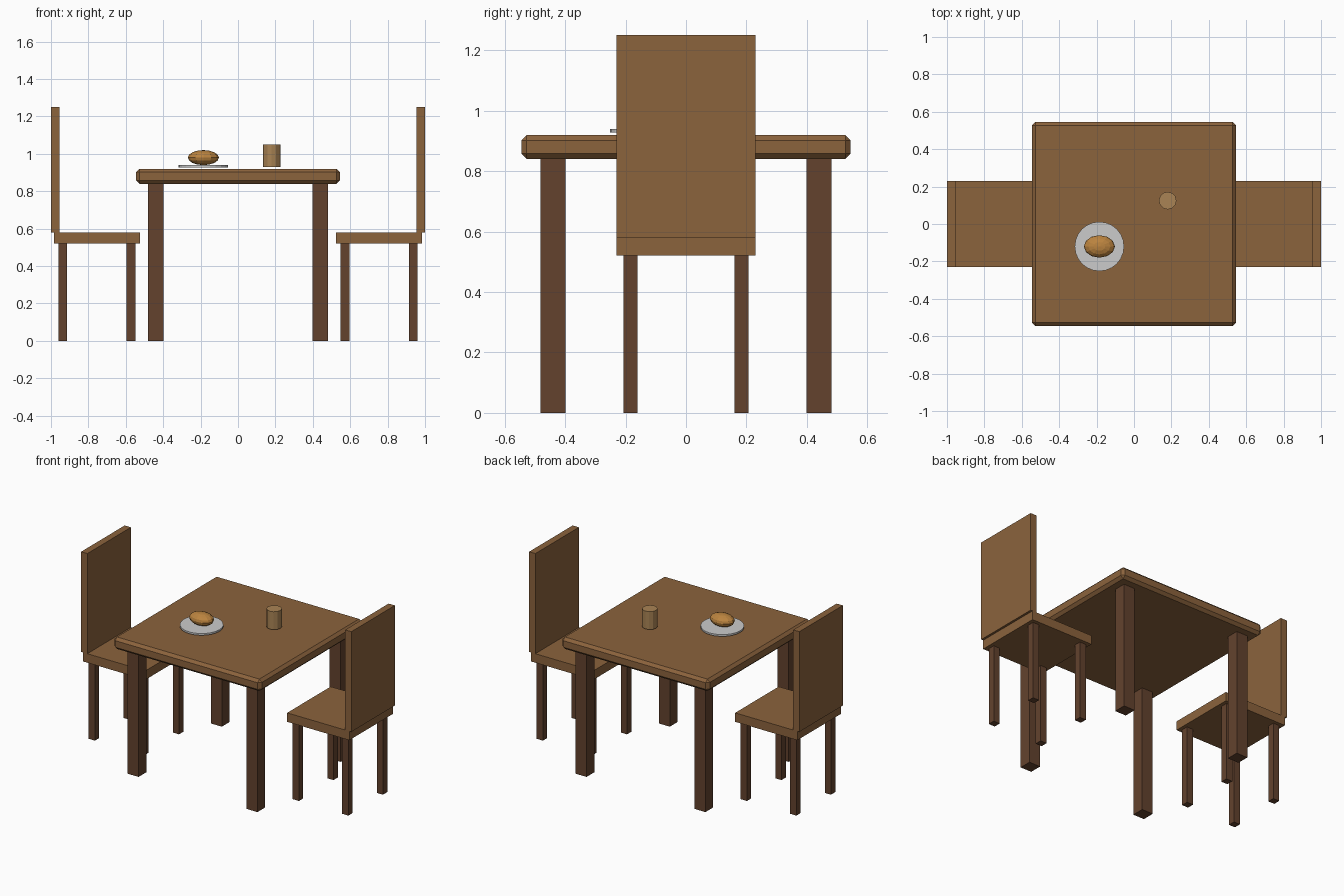
import bpy
from mathutils import Matrix

if "Cube" in bpy.data.objects:
    bpy.data.objects.remove(bpy.data.objects["Cube"])


def material(name, rgb):
    m = bpy.data.materials.new(name)
    m.diffuse_color = (*rgb, 1)
    m.use_nodes = True
    m.node_tree.nodes["Principled BSDF"].inputs["Base Color"].default_value = m.diffuse_color
    return m


WOOD = material("wood", (0.26, 0.125, 0.046))
DARK = material("dark_wood", (0.125, 0.055, 0.027))
CRUST = material("crust", (0.50, 0.23, 0.05))
CLAY = material("clay", (0.40, 0.23, 0.09))


def finish(name, mat):
    ob = bpy.context.object
    ob.name = name
    if mat:
        ob.data.materials.append(mat)
    return ob


def box(name, centre, size, mat):
    bpy.ops.mesh.primitive_cube_add(size=1, location=centre)
    ob = finish(name, mat)
    ob.data.transform(Matrix.Diagonal((*size, 1)))
    return ob


def disc(name, centre, radius, depth, sides, mat):
    bpy.ops.mesh.primitive_cylinder_add(vertices=sides, radius=radius, depth=depth, location=centre)
    return finish(name, mat)


# Table with chamfered top
top = box("table_top", (0, 0, 0.88), (1.09, 1.09, 0.08), WOOD)
bevel = top.modifiers.new("chamfer", "BEVEL")
bevel.width = 0.018
bevel.segments = 1
for sx in (-1, 1):
    for sy in (-1, 1):
        box("table_leg", (sx * 0.44, sy * 0.44, 0.42), (0.082, 0.082, 0.84), DARK)

# Chairs facing each other across the table
for side in (-1, 1):
    box("chair_seat", (side * 0.755, 0, 0.55), (0.46, 0.46, 0.06), WOOD)
    box("chair_back", (side * 0.977, 0, 0.915), (0.046, 0.46, 0.67), WOOD)
    for dx in (-0.183, 0.183):
        for dy in (-0.183, 0.183):
            box("chair_leg", (side * 0.755 + dx, dy, 0.26), (0.046, 0.046, 0.52), DARK)

# Plate, bread and cup
disc("plate", (-0.185, -0.12, 0.934), 0.132, 0.012, 24, None)
bpy.ops.mesh.primitive_uv_sphere_add(segments=12, ring_count=8, radius=1, location=(-0.185, -0.12, 0.98))
bread = finish("bread", CRUST)
bread.data.transform(Matrix.Diagonal((0.083, 0.06, 0.04, 1)))
disc("cup", (0.18, 0.125, 0.99), 0.047, 0.12, 12, CLAY)
